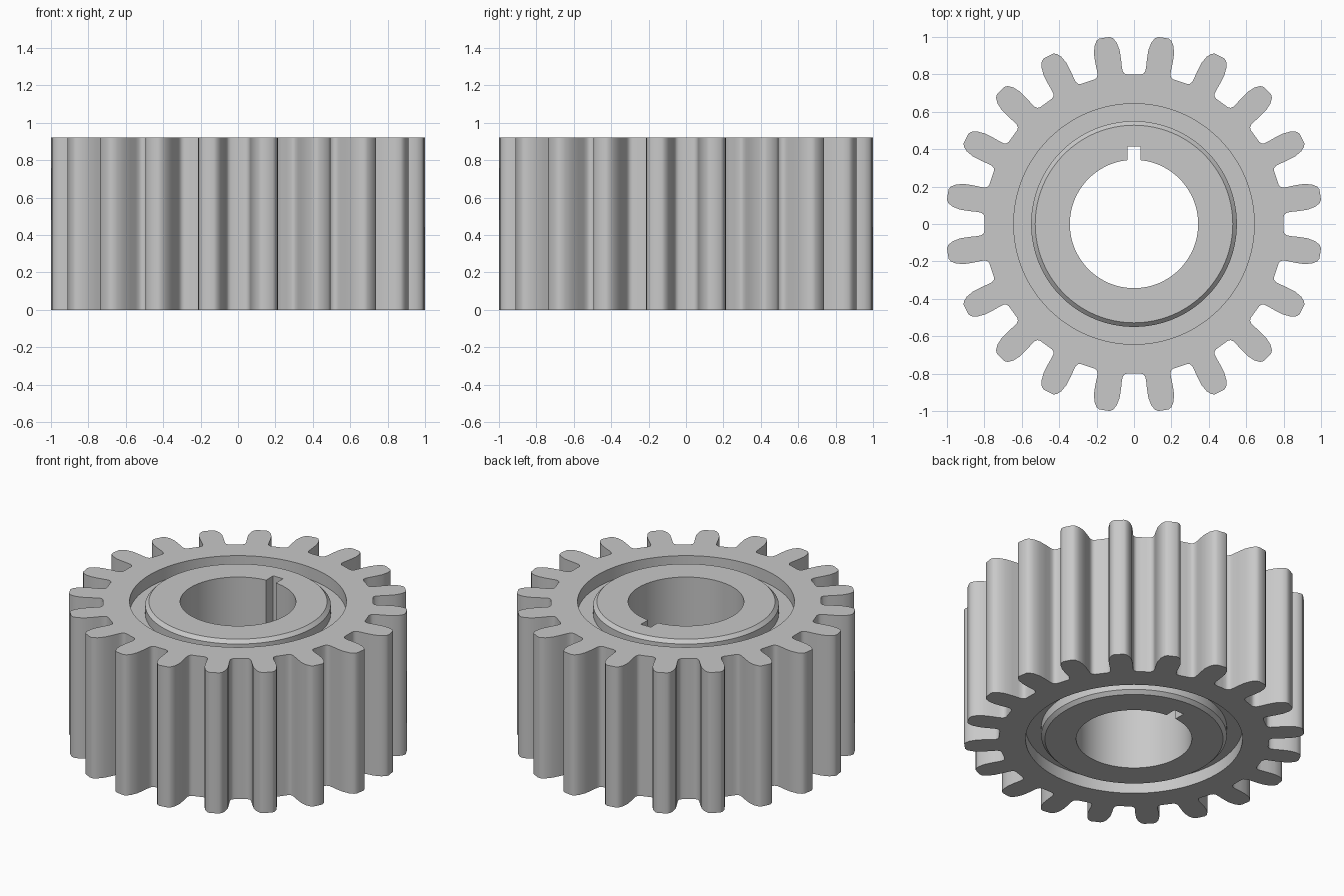
import bpy, bmesh
from math import sin, cos, radians, atan2, hypot

cube = bpy.data.objects.get("Cube")
if cube:
    bpy.data.objects.remove(cube, do_unlink=True)

HEIGHT = 0.92
TEETH = 20
GROOVE_DEPTH = 0.08
CHAMFER = 0.022
BORE = 0.343
KEY_TOP = 0.415

# Half of one tooth gap: root, fillet, flank, rounded tip (gap centre along +y)
HALF_GAP = [(0.014, 0.8), (0.038, 0.8), (0.052, 0.805), (0.061, 0.818),
            (0.065, 0.84), (0.069, 0.88), (0.077, 0.93), (0.093, 0.97),
            (0.112, 0.993), (0.13, 1.0)]
COUNT = TEETH * 2 * len(HALF_GAP)
STEP = 360 / COUNT


def polar(radius, degrees):
    """Point at an angle measured from +y towards +x."""
    return radius * sin(radians(degrees)), radius * cos(radians(degrees))


def tooth_outline():
    half = [(hypot(x, y), atan2(x, y)) for x, y in HALF_GAP]
    gap = [(r, -a) for r, a in reversed(half)] + half
    pitch = radians(360 / TEETH)
    return [(r * sin(a + k * pitch), r * cos(a + k * pitch))
            for k in range(TEETH) for r, a in gap]


def angles():
    first = -(len(HALF_GAP) - 0.5) * STEP
    return [first + i * STEP for i in range(COUNT)]


def circle(radius):
    return [polar(radius, a) for a in angles()]


def keyed_bore():
    """Round bore with a square slot on the +y side."""
    points = []
    for a in angles():
        if abs(a) < 5.5:
            points.append((polar(KEY_TOP, a)[0], KEY_TOP))
        else:
            points.append(polar(BORE, a))
    return points


# Upper half of the cross-section, from the teeth inwards to the bore
upper = [(tooth_outline(), HEIGHT),
         (circle(0.643), HEIGHT),
         (circle(0.643), HEIGHT - GROOVE_DEPTH),
         (circle(0.55), HEIGHT - GROOVE_DEPTH),
         (circle(0.55), HEIGHT - CHAMFER),
         (circle(0.55 - CHAMFER), HEIGHT),
         (keyed_bore(), HEIGHT)]
# Lower half mirrors the upper half
lower = [(loop, HEIGHT - z) for loop, z in reversed(upper)]

bm = bmesh.new()
rings = [[bm.verts.new((x, y, z)) for x, y in loop] for loop, z in upper + lower]
for r, ring in enumerate(rings):
    following = rings[(r + 1) % len(rings)]
    for i in range(COUNT):
        j = (i + 1) % COUNT
        bm.faces.new((ring[i], ring[j], following[j], following[i]))
bmesh.ops.recalc_face_normals(bm, faces=bm.faces)

mesh = bpy.data.meshes.new("gear_body")
bm.to_mesh(mesh)
bm.free()
gear = bpy.data.objects.new("gear_body", mesh)
bpy.context.collection.objects.link(gear)

# Plain steel grey
colour = (0.58, 0.58, 0.58, 1)
steel = bpy.data.materials.new("steel_grey")
steel.use_nodes = True
steel.diffuse_color = colour
steel.node_tree.nodes["Principled BSDF"].inputs["Base Color"].default_value = colour
mesh.materials.append(steel)

# Smooth flanks and bore, crisp rims
bpy.ops.object.select_all(action='DESELECT')
gear.select_set(True)
bpy.context.view_layer.objects.active = gear
bpy.ops.object.shade_smooth_by_angle(angle=radians(38))
